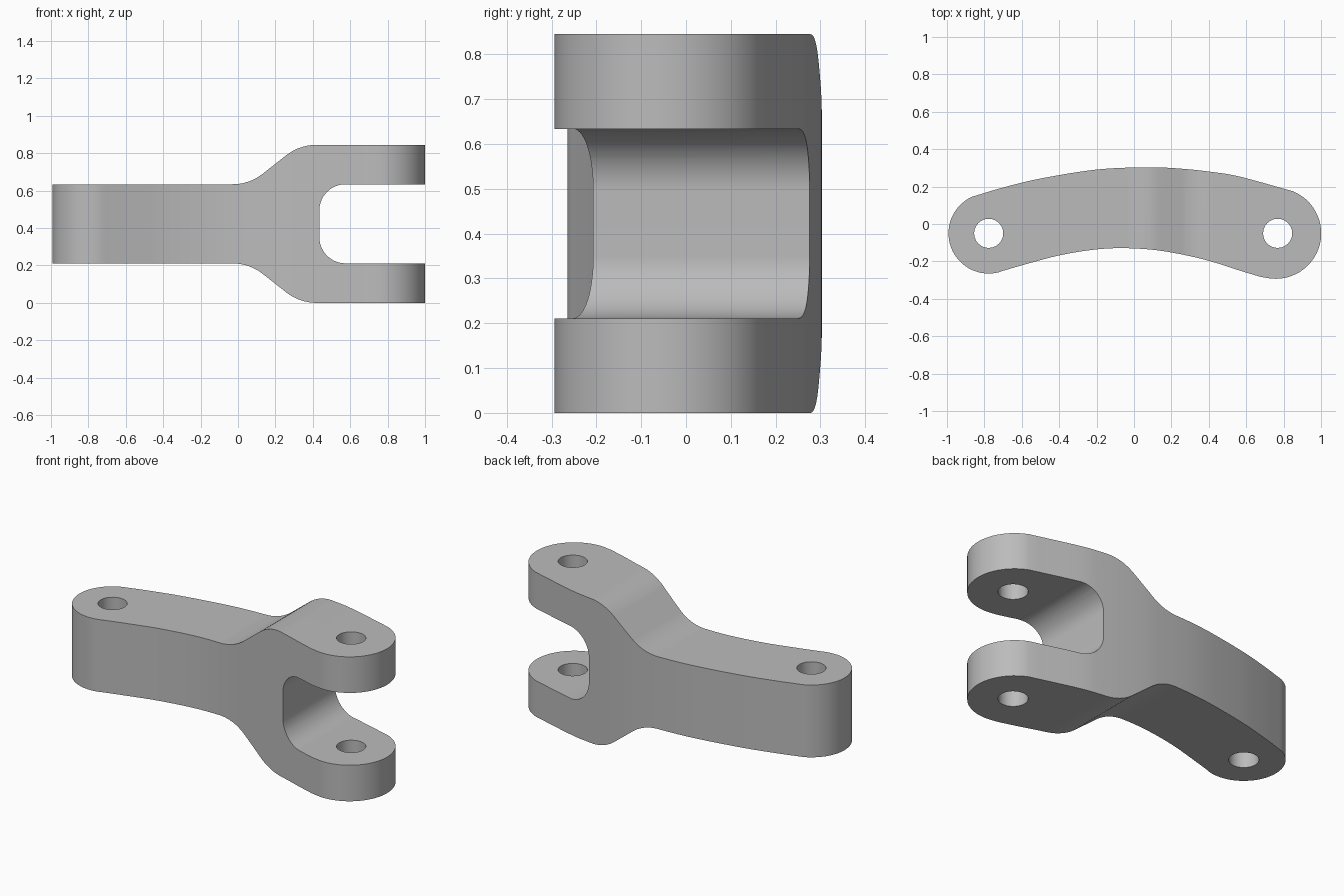
import bpy, bmesh
from math import sin, cos, radians
from mathutils import Vector

cube = bpy.data.objects.get("Cube")
if cube:
    bpy.data.objects.remove(cube)

MID = 0.4225               # height of the mirror plane
HALF_BAR, HALF_FORK = 0.2115, 0.4225
HOLES = (-0.777, 0.768)
HOLE_Y = -0.05


def arc(cx, cy, r, a0, a1, n):
    return [(cx + r * cos(radians(a0 + (a1 - a0) * i / n)),
             cy + r * sin(radians(a0 + (a1 - a0) * i / n))) for i in range(n + 1)]


def spline(pts, n=6):
    """Smooth curve through the points."""
    p = [Vector(q) for q in pts]
    p = [2 * p[0] - p[1]] + p + [2 * p[-1] - p[-2]]
    out = []
    for a, b, c, d in zip(p, p[1:], p[2:], p[3:]):
        for i in range(n):
            t = i / n
            out.append(tuple(0.5 * (2 * b + (c - a) * t + (2 * a - 5 * b + 4 * c - d) * t ** 2
                                    + (3 * b - a - 3 * c + d) * t ** 3)))
    return out + [tuple(p[-2])]


def prism(name, outline, place, direction):
    """Extrude a flat outline; place maps (u, v) to 3D."""
    bm = bmesh.new()
    face = bm.faces.new([bm.verts.new(place(u, v)) for u, v in outline])
    new = bmesh.ops.extrude_face_region(bm, geom=[face])["geom"]
    bmesh.ops.translate(bm, vec=direction, verts=[g for g in new if isinstance(g, bmesh.types.BMVert)])
    bmesh.ops.recalc_face_normals(bm, faces=bm.faces)
    mesh = bpy.data.meshes.new(name)
    bm.to_mesh(mesh)
    bm.free()
    obj = bpy.data.objects.new(name, mesh)
    bpy.context.collection.objects.link(obj)
    return obj


def cut(obj, tool, operation):
    mod = obj.modifiers.new("cut", "BOOLEAN")
    mod.operation, mod.object, mod.solver = operation, tool, "EXACT"
    bpy.ops.object.modifier_apply(modifier=mod.name)
    bpy.data.objects.remove(tool)


# Plan outline: two rounded ends joined by bowed edges
back_edge = spline([(0.85, 0.175), (0.575, 0.251), (0.435, 0.276), (0.25, 0.296), (0.07, 0.303),
                    (-0.2, 0.291), (-0.5, 0.243), (-0.7, 0.195), (-0.868, 0.145)])
front_edge = spline([(-0.7, -0.25), (-0.55, -0.207), (-0.396, -0.167), (-0.22, -0.138), (-0.064, -0.129),
                     (0.12, -0.14), (0.3, -0.172), (0.435, -0.207), (0.575, -0.252), (0.675, -0.282)])
left_end = arc(HOLES[0], HOLE_Y, 0.215, 114, 291, 28)[1:-1]
right_end = arc(0.758, HOLE_Y, 0.243, -109, 67, 28)[1:-1]
link = prism("fork_link", back_edge + left_end + front_edge + right_end,
             lambda u, v: (u, v, -0.1), (0, 0, 1.1))

# Side outline: upper half, then mirrored
ramp = arc(-0.03, HALF_BAR + 0.263, 0.263, -90, -52, 10) + arc(0.42, HALF_FORK - 0.263, 0.263, 128, 90, 10)
slot = arc(0.575, HALF_BAR - 0.14, 0.14, 90, 180, 14)
upper = [(-1.2, HALF_BAR)] + ramp + [(1.2, HALF_FORK), (1.2, HALF_BAR)] + slot
lower = [(x, -z) for x, z in reversed(upper)]
side = prism("side_profile", upper + lower, lambda u, v: (u, -0.6, MID + v), (0, 1.2, 0))

bpy.context.view_layer.objects.active = link
link.select_set(True)
cut(link, side, "INTERSECT")

# Pin holes
for x in HOLES:
    pin = prism("pin_hole", arc(x, HOLE_Y, 0.078, 0, 345, 23), lambda u, v: (u, v, -0.3), (0, 0, 1.5))
    cut(link, pin, "DIFFERENCE")

# Material
grey = bpy.data.materials.new("plain_grey")
grey.use_nodes = True
colour = (0.5, 0.5, 0.5, 1)
grey.diffuse_color = colour
grey.node_tree.nodes["Principled BSDF"].inputs["Base Color"].default_value = colour
link.data.materials.clear()
link.data.materials.append(grey)
for poly in link.data.polygons:
    poly.material_index = 0

# Smooth rounded walls, crisp edges
bpy.ops.object.select_all(action="DESELECT")
link.select_set(True)
bpy.ops.object.shade_smooth_by_angle(angle=radians(30))
weighted = link.modifiers.new("even_shading", "WEIGHTED_NORMAL")
weighted.keep_sharp = True
